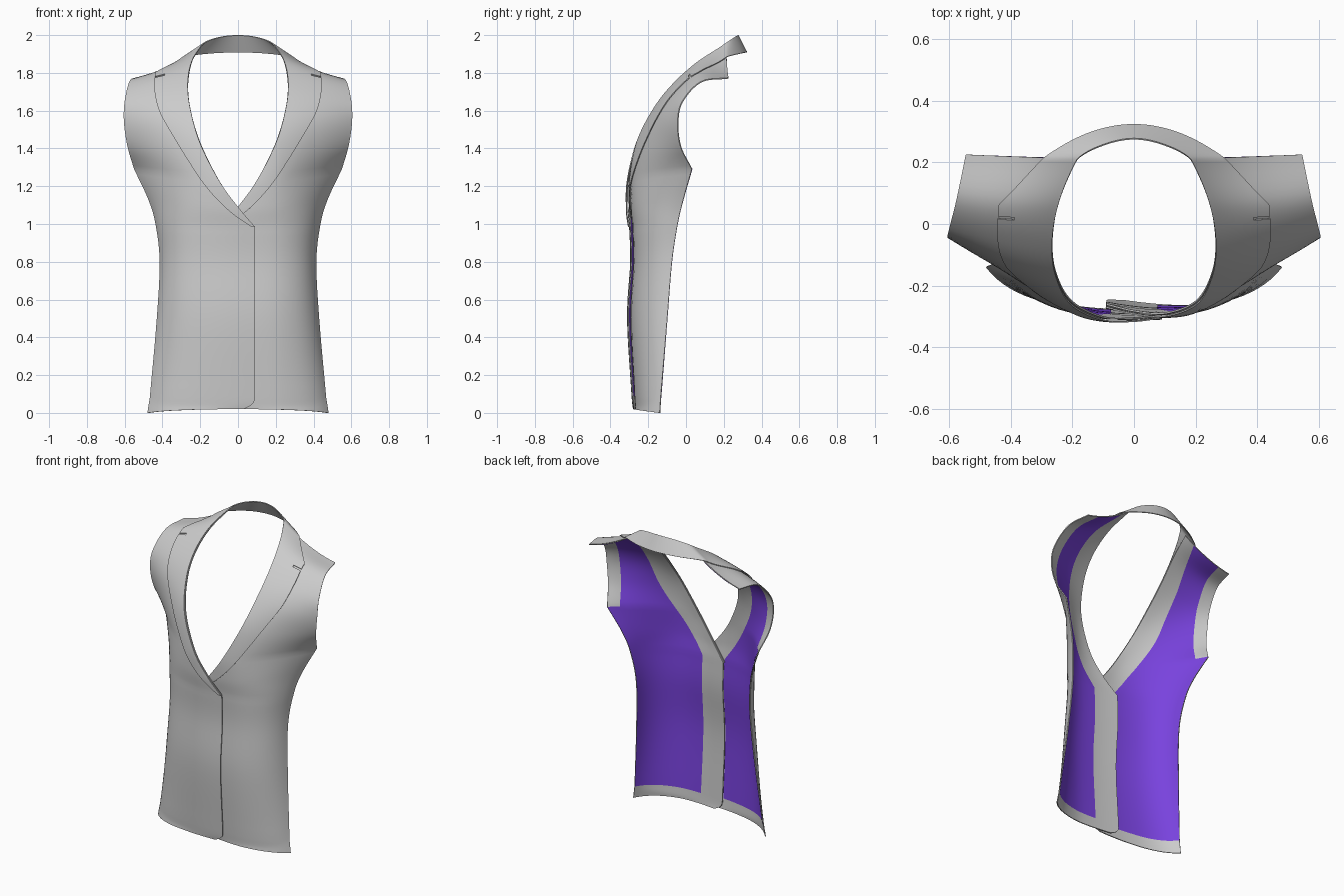
import bpy, bmesh
from mathutils import Vector as V

if "Cube" in bpy.data.objects:
    bpy.data.objects.remove(bpy.data.objects["Cube"])

# Panel rows from hem to shoulder: front edge, bulge control, side/armhole edge
ROWS = [
    ((-.09, -.27, .02), (.36, -.30, .02), (.48, -.14, 0)),
    ((-.09, -.275, .09), (.36, -.31, .085), (.467, -.135, .08)),
    ((-.09, -.298, .5), (.36, -.34, .5), (.43, -.10, .5)),
    ((-.09, -.28, .8), (.36, -.33, .8), (.415, -.075, .8)),
    ((-.09, -.285, .985), (.36, -.34, .99), (.437, -.045, 1.0)),
    ((0, -.30, 1.09), (.33, -.335, 1.12), (.475, -.015, 1.13)),
    ((.1, -.30, 1.23), (.32, -.29, 1.26), (.55, .03, 1.29)),
    ((.2, -.255, 1.43), (.38, -.21, 1.43), (.585, -.03, 1.41)),
    ((.25, -.17, 1.6), (.45, -.14, 1.59), (.604, -.045, 1.54)),
    ((.265, -.07, 1.73), (.46, -.05, 1.71), (.60, -.02, 1.65)),
    ((.25, .06, 1.845), (.42, .06, 1.80), (.575, .08, 1.755)),
    ((.22, .212, 1.923), (.38, .218, 1.81), (.545, .225, 1.775)),
]
F, C, S = [[V(r[k]) for r in ROWS] for k in range(3)]
LAST = len(ROWS) - 1
UNDERARM, HEM = 6, 1
FACING = [.18, .18, .18, .18, .18, .17, .15, .14, .13, .12, .10, .08]
COLLAR_W = [0, 0, 0, 0, .02, .12, .23, .32, .42, .48, .56, .22]
STEP = 6


def spline(p, t, corners=()):
    i = min(int(t), len(p) - 2)
    f = t - i
    b, c = p[i], p[i + 1]
    a = p[i - 1] if i > 0 and i not in corners else b * 2 - c
    d = p[i + 2] if i + 2 < len(p) and i + 1 not in corners else c * 2 - b
    return (b * 2 + (c - a) * f + (a * 2 - b * 5 + c * 4 - d) * f * f
            + (b * 3 - a - c * 3 + d) * f ** 3) * .5


def lerp(tab, t):
    i = min(int(t), len(tab) - 2)
    return tab[i] + (tab[i + 1] - tab[i]) * (t - i)


def row(v):
    f = spline(F, v, (1, 4))
    f.x += .06 * max(0, 1 - v) ** 3   # rounded lower front corner
    return f, spline(C, v), spline(S, v, (1, 6))


def body(u, v, shift):
    f, c, s = row(v)
    p = f * (1 - u) ** 2 + c * (2 * u * (1 - u)) + s * u * u
    p.y += shift * max(0, 1 - (p.x + .09) / .3)   # centre overlap
    return p


def normal(u, v, shift):
    e = .01
    u0, v0 = max(u - e, 0), max(v - e, 0)
    u1, v1 = min(u + e, 1), min(v + e, LAST)
    du = body(u1, v, shift) - body(u0, v, shift)
    dv = body(u, v1, shift) - body(u, v0, shift)
    return du.cross(dv).normalized()


def columns(v):
    f, c, s = row(v)
    a = min(.4, lerp(FACING, v) / (2 * (c - f).length))
    b = min(.3, .08 / (2 * (s - c).length))
    return ([a * i / 4 for i in range(4)]
            + [a + (1 - a - b) * i / 10 for i in range(10)]
            + [1 - b + b * i / 3 for i in range(4)])


def sheet(name, grid, side, keep=lambda r, c: True, thick=.006, mat=None):
    bm = bmesh.new()
    vs = [[bm.verts.new((p.x * side, p.y, p.z)) for p in r] for r in grid]
    for r in range(len(vs) - 1):
        for c in range(len(vs[0]) - 1):
            if keep(r, c):
                q = [vs[r][c], vs[r][c + 1], vs[r + 1][c + 1], vs[r + 1][c]]
                bm.faces.new(q if side > 0 else q[::-1])
    bmesh.ops.delete(bm, geom=[x for x in bm.verts if not x.link_faces], context='VERTS')
    me = bpy.data.meshes.new(name)
    bm.to_mesh(me)
    bm.free()
    ob = bpy.data.objects.new(name, me)
    bpy.context.collection.objects.link(ob)
    bpy.ops.object.select_all(action='DESELECT')
    ob.select_set(True)
    bpy.context.view_layer.objects.active = ob
    if thick:
        m = ob.modifiers.new("thickness", 'SOLIDIFY')
        m.thickness, m.offset = thick, -1
        bpy.ops.object.modifier_apply(modifier=m.name)
    if mat:
        me.materials.append(mat)
    bpy.ops.object.shade_smooth_by_angle(angle=.7)
    return ob


purple = bpy.data.materials.new("lining_purple")
purple.diffuse_color = (.19, .055, .73, 1)
purple.use_nodes = True
purple.node_tree.nodes["Principled BSDF"].inputs["Base Color"].default_value = purple.diffuse_color

for label, side, shift in (("left", 1, .022), ("right", -1, -.012)):
    # Front panel
    vs = [i / STEP for i in range(LAST * STEP + 1)]
    grid = [[body(u, v, shift) for u in columns(v)] for v in vs]
    sheet("front_panel_" + label, grid, side)

    # Lining inside the hem, front and armhole facings
    inner = [[body(u, v, shift) - normal(u, v, shift) * .008 for u in columns(v)] for v in vs]
    sheet("lining_" + label, inner, side,
          lambda r, c: r >= HEM * STEP and c >= 4 and (c < 14 or r < UNDERARM * STEP),
          0, purple)

    # Shawl collar lying on the panel, with the small notch slit
    n, k = 14, 10
    rows = []
    for i in range(4 * n, LAST * n + 1):
        v = i / n
        w = lerp(COLLAR_W, v)
        lift = max(0, (v - 9.5) / 1.5) ** 2
        rows.append([body(w * j / k, v, shift) + normal(w * j / k, v, shift) * .009
                     + V((-.04, 0, .028)) * lift * (1 - j / k) for j in range(k + 1)])
    notch = int(5.7 * n)

    # Standing band round the back of the neck
    top = [rows[-9][0], rows[-1][0], V((.10, .258, 1.99)), V((0, .278, 2)), V((-.10, .258, 1.99))]
    low = [rows[-9][-1], rows[-1][-1], V((.15, .295, 1.905)), V((0, .324, 1.91)), V((-.15, .295, 1.905))]
    for i in range(1, 17):
        t = 1 + i / 8
        a, b = spline(top, t), spline(low, t)
        rows.append([a.lerp(b, j / k) for j in range(k + 1)])
    sheet("collar_" + label, rows, side, lambda r, c: not (r == notch and c >= 7), .005)
